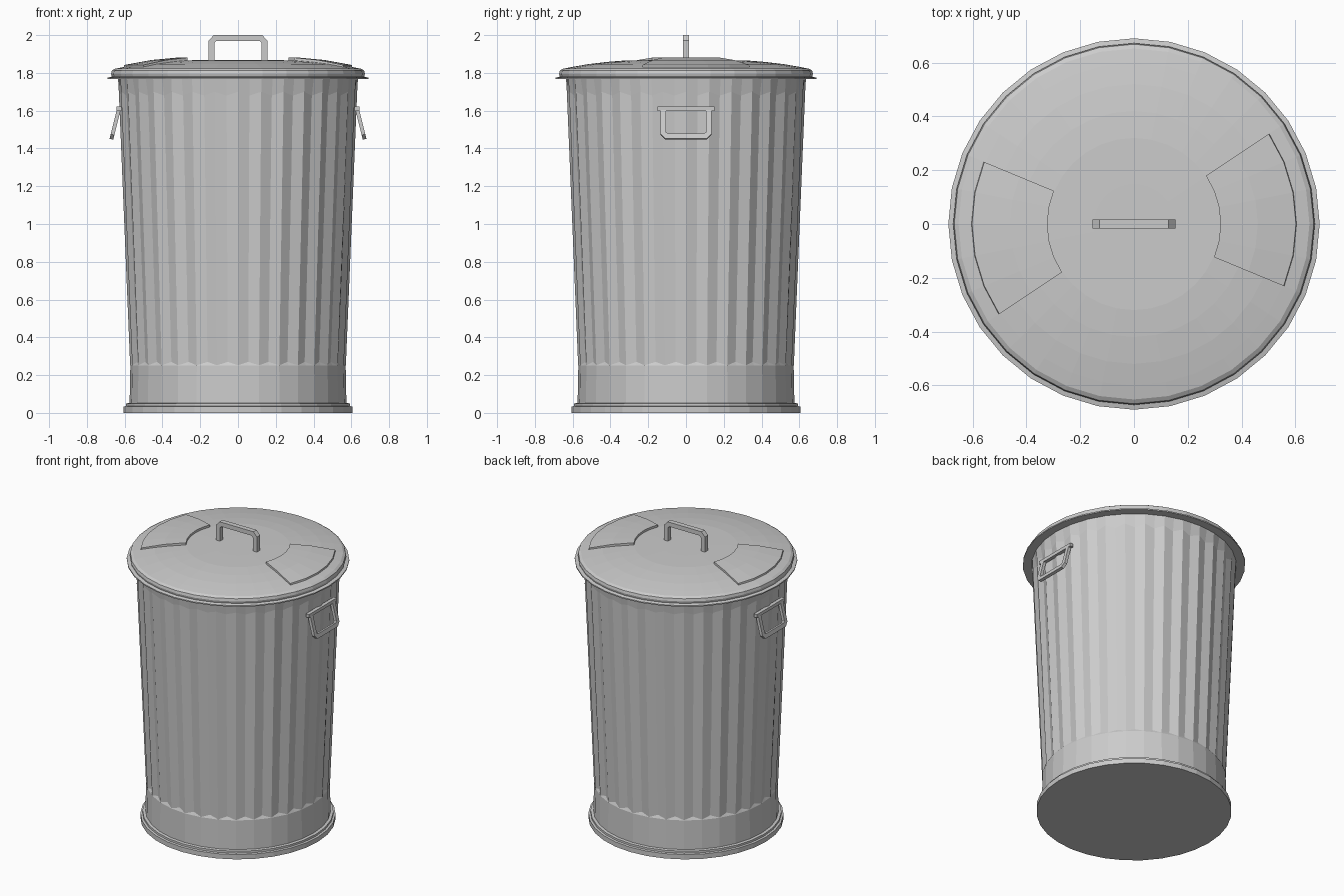
import bpy
import math
from mathutils import Matrix, Vector

if "Cube" in bpy.data.objects:
    bpy.data.objects.remove(bpy.data.objects["Cube"])

N = 32
STEP = 2 * math.pi / N
CHORD = math.cos(STEP / 2)


def make(name, verts, faces):
    mesh = bpy.data.meshes.new(name)
    mesh.from_pydata([tuple(v) for v in verts], [], faces)
    mesh.update()
    obj = bpy.data.objects.new(name, mesh)
    bpy.context.collection.objects.link(obj)
    return obj


def polar(r, a, z):
    return Vector((r * math.cos(a), r * math.sin(a), z))


def loft(name, rings, cap_start=False, cap_end=False):
    """Skin a stack of closed rings that share a vertex count."""
    n = len(rings[0])
    faces = [(k * n + i, k * n + (i + 1) % n, (k + 1) * n + (i + 1) % n, (k + 1) * n + i)
             for k in range(len(rings) - 1) for i in range(n)]
    if cap_start:
        faces.append(tuple(reversed(range(n))))
    if cap_end:
        faces.append(tuple(range((len(rings) - 1) * n, len(rings) * n)))
    return make(name, [v for ring in rings for v in ring], faces)


def lathe(name, profile, **caps):
    return loft(name, [[polar(r, i * STEP, z) for i in range(N)] for r, z in profile], **caps)


def fluted_ring(r_ridge, z_ridge, r_valley, z_valley):
    return [polar(r_valley if i % 2 else r_ridge, i * STEP / 2, z_valley if i % 2 else z_ridge)
            for i in range(2 * N)]


def bar(name, path, width, depth, matrix):
    """Rectangular bar along a path in the local xz plane, mitred at corners."""
    pts = [Vector(p) for p in path]
    rings = []
    for i, p in enumerate(pts):
        d0 = (p - pts[i - 1]).normalized() if i else (pts[1] - p).normalized()
        d1 = (pts[i + 1] - p).normalized() if i < len(pts) - 1 else d0
        n0, n1 = Vector((d0.y, -d0.x)), Vector((d1.y, -d1.x))
        m = (n0 + n1).normalized()
        m *= width / 2 / m.dot(n0)
        rings.append([matrix @ Vector((p.x + s * m.x, t * depth / 2, p.y + s * m.y))
                      for s, t in ((1, 1), (1, -1), (-1, -1), (-1, 1))])
    obj = loft(name, rings, cap_start=True, cap_end=True)
    return obj


# Base foot with stepped edge and the plain lower band
lathe("base_foot", [(0.605, 0), (0.605, 0.033), (0.592, 0.036), (0.592, 0.05), (0.572, 0.053)],
      cap_start=True)
lathe("lower_band", [(0.574, 0.05), (0.57, 0.25)])

# Fluted wall, fading back to round at both ends
loft("fluted_body", [
    fluted_ring(0.57, 0.25, 0.57 * CHORD, 0.25),
    fluted_ring(0.571, 0.252, 0.556, 0.27),
    fluted_ring(0.631, 1.70, 0.616, 1.68),
    fluted_ring(0.635, 1.77, 0.635 * CHORD, 1.77),
])

# Lid: brim, rolled rim and shallow dome
lathe("lid", [
    (0.62, 1.767), (0.69, 1.767), (0.69, 1.775), (0.668, 1.78), (0.672, 1.795),
    (0.668, 1.812), (0.652, 1.822), (0.60, 1.832), (0.52, 1.846), (0.42, 1.858),
    (0.32, 1.866), (0.15, 1.868)], cap_end=True)

# Two raised wedge pads on the lid
for side, start in (("right", -2), ("left", 14)):
    rings = []
    for i in range(6):
        a = (start + i) * STEP
        rings.append([polar(0.322, a, 1.86), polar(0.605, a, 1.826),
                      polar(0.602, a, 1.842), polar(0.46, a, 1.868), polar(0.322, a, 1.881)])
    pad = loft("lid_pad_" + side, rings, cap_start=True, cap_end=True)

# Lid handle
bar("lid_handle", [(-0.14, 1.855), (-0.14, 1.965), (-0.122, 1.985), (0.122, 1.985),
                   (0.14, 1.965), (0.14, 1.855)], 0.03, 0.034, Matrix.Identity(4))

# Side handles: hinge rod plus a loop tilted away from the wall
for side, turn in (("right", 0), ("left", math.pi)):
    spin = Matrix.Rotation(turn, 4, 'Z')
    local = spin @ Matrix.Translation((0.63, 0, 1.61)) @ Matrix.Rotation(math.pi / 2, 4, 'Z')
    bar("handle_rod_" + side, [(-0.15, 0), (0.15, 0)], 0.022, 0.024, local)
    tilt = local @ Matrix.Rotation(math.radians(-14), 4, 'X')
    bar("handle_loop_" + side, [(-0.12, 0), (-0.12, -0.135), (-0.103, -0.152), (0.103, -0.152),
                                (0.12, -0.135), (0.12, 0)], 0.028, 0.02, tilt)

# Make all face directions point outward
import bmesh
for obj in bpy.context.collection.objects:
    bm = bmesh.new()
    bm.from_mesh(obj.data)
    if all(e.is_manifold for e in bm.edges):
        bmesh.ops.recalc_face_normals(bm, faces=bm.faces)
    bm.to_mesh(obj.data)
    bm.free()
